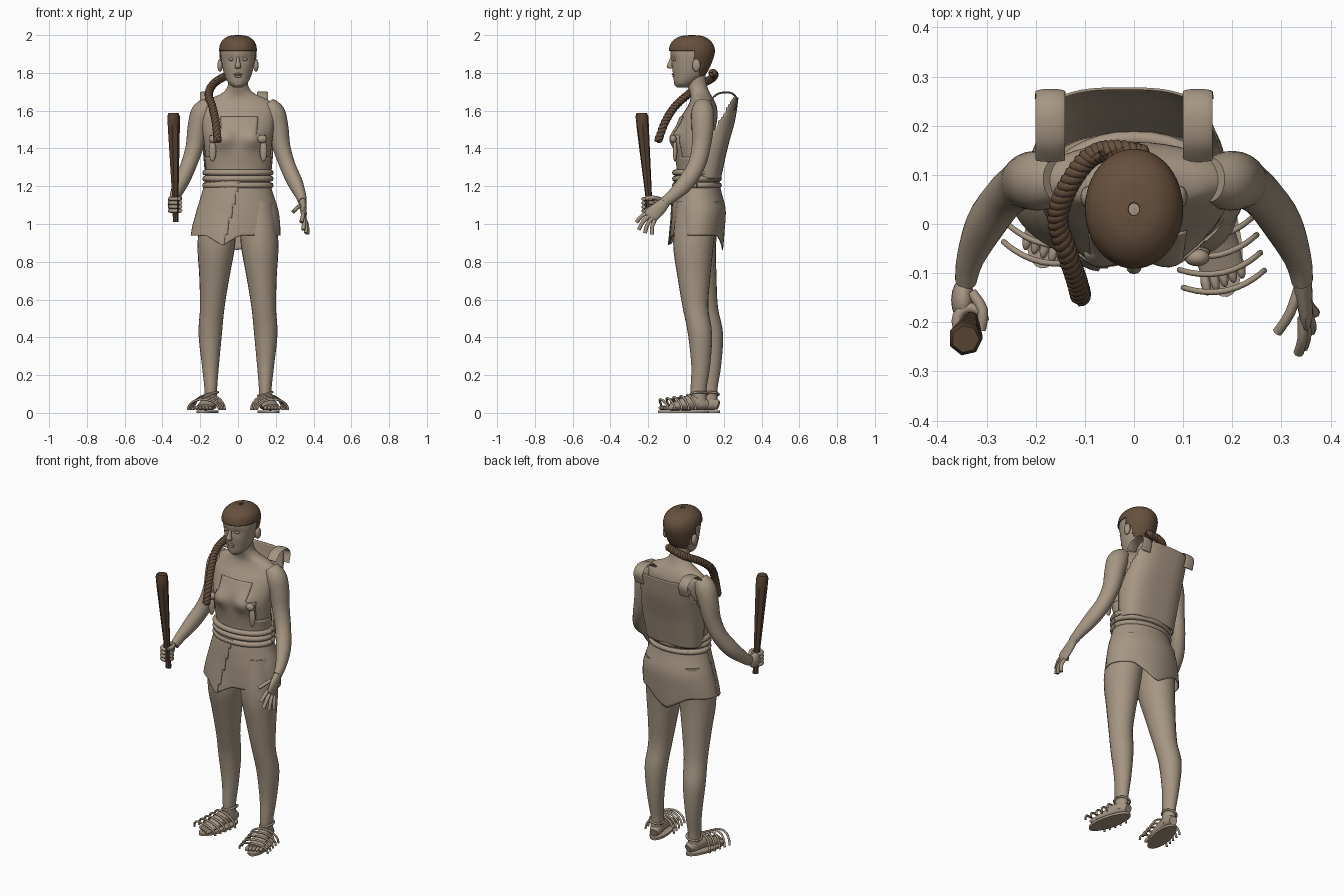
import bpy, bmesh
from math import sin, cos, pi, tau, exp, radians, copysign
from mathutils import Vector, Matrix

cube = bpy.data.objects.get("Cube")
if cube:
    bpy.data.objects.remove(cube)


def material(name, color):
    m = bpy.data.materials.new(name)
    m.use_nodes = True
    m.diffuse_color = (*color, 1)
    node = next(n for n in m.node_tree.nodes if n.type == 'BSDF_PRINCIPLED')
    node.inputs["Base Color"].default_value = (*color, 1)
    return m


taupe = material("taupe", (.38, .305, .225))
brown = material("hair_brown", (.135, .08, .046))
wood = material("dark_wood", (.092, .054, .031))


def put(name, bm, mat, thick=0):
    bmesh.ops.recalc_face_normals(bm, faces=bm.faces)
    mesh = bpy.data.meshes.new(name)
    bm.to_mesh(mesh)
    bm.free()
    ob = bpy.data.objects.new(name, mesh)
    bpy.context.collection.objects.link(ob)
    mesh.materials.append(mat)
    bpy.ops.object.select_all(action='DESELECT')
    ob.select_set(True)
    bpy.context.view_layer.objects.active = ob
    bpy.ops.object.shade_smooth_by_angle(angle=radians(50))
    if thick:
        ob.modifiers.new("thickness", 'SOLIDIFY').thickness = thick
    return ob


def spline(rows, steps):
    """Smooth interpolation through tuples of any length."""
    out = []
    for i in range(len(rows) - 1):
        a, b, c, d = (rows[min(max(i + k, 0), len(rows) - 1)] for k in (-1, 0, 1, 2))
        for s in range(steps):
            t = s / steps
            out.append(tuple(q + t / 2 * (r - p + t * (2 * p - 5 * q + 4 * r - w
                             + t * (3 * (q - r) + w - p))) for p, q, r, w in zip(a, b, c, d)))
    return out + [tuple(rows[-1])]


def frames(points, ref):
    """Side and up vectors across a path; level rings when ref is None."""
    if ref is None:
        return [(Vector((1, 0, 0)), Vector((0, 1, 0)))] * len(points)
    out = []
    for i in range(len(points)):
        t = (points[min(i + 1, len(points) - 1)] - points[max(i - 1, 0)]).normalized()
        u = (Vector(ref) - t * t.dot(Vector(ref))).normalized()
        out.append((u, t.cross(u)))
    return out


def loft(name, rows, mat=taupe, steps=4, segs=24, ref=None, power=1, arc=tau,
         grow=0, keep=None, warp=None, thick=0):
    """Skin rings given as (x, y, z, radius_u, radius_v)."""
    rows = spline(rows, steps)
    points = [Vector(r[:3]) for r in rows]
    closed = arc == tau
    count = segs if closed else segs + 1
    bm = bmesh.new()
    rings = []
    for r, p, (u, v) in zip(rows, points, frames(points, ref)):
        ring = []
        for k in range(count):
            c, s = cos(arc * k / segs), sin(arc * k / segs)
            c, s = copysign(abs(c) ** power, c), copysign(abs(s) ** power, s)
            ring.append(bm.verts.new(p + u * c * max(r[3] + grow, .001) + v * s * max(r[4] + grow, .001)))
        rings.append(ring)
    for a, b in zip(rings, rings[1:]):
        for k in range(segs):
            j = (k + 1) % count
            bm.faces.new((a[k], a[j], b[j], b[k]))
    if closed and not thick:
        bm.faces.new(rings[0])
        bm.faces.new(rings[-1])
    if warp:
        for vert in bm.verts:
            warp(vert.co)
    if keep:
        drop = [f for f in bm.faces if not keep(f.calc_center_median())]
        bmesh.ops.delete(bm, geom=drop, context='FACES')
    return put(name, bm, mat, thick)


def tube(name, points, radius, mat=taupe, ref=(0, 0, 1), steps=3, segs=8):
    return loft(name, [(*p, radius, radius) for p in points], mat, steps, segs, ref)


def ball(name, place, size, mat=taupe):
    bm = bmesh.new()
    bmesh.ops.create_uvsphere(bm, u_segments=16, v_segments=10, radius=1)
    for v in bm.verts:
        v.co = Vector(place) + Vector(a * b for a, b in zip(v.co, size))
    return put(name, bm, mat)


def clamp(t):
    return max(0, min(1, t))


# Torso and neck, with a bust shaped into the front
def bust(co):
    d = (abs(co.x) - .08) ** 2 + (co.z - 1.45) ** 2
    co.y -= .03 * exp(-d / .003) * clamp((.03 - co.y) / .06)


torso = [(0, .06, 1.16, .165, .11), (0, .058, 1.27, .162, .1), (0, .045, 1.38, .175, .1),
         (0, .045, 1.47, .185, .105), (0, .068, 1.56, .198, .098), (0, .085, 1.62, .2, .078),
         (0, .085, 1.66, .155, .062), (0, .075, 1.69, .088, .054), (0, .06, 1.73, .055, .052),
         (0, .045, 1.8, .052, .055)]
loft("torso", torso, segs=40, steps=5, warp=bust)
loft("shirt_front", torso, segs=80, steps=8, warp=bust, grow=.006, thick=.004,
     keep=lambda c: c.z < 1.36 or (c.y < .08 and abs(c.x - .005) < .1 and c.z < 1.57)
     or (c.y < .08 and c.z < 1.47 and abs(c.x) < .14))

# Loose back of the shirt with its shoulder straps
loft("shirt_back", [(0, .08, 1.24, .168, .1), (0, .09, 1.4, .182, .125), (-.01, .1, 1.55, .182, .155),
                    (-.02, .13, 1.67, .182, .143)], segs=40, steps=8, arc=pi, power=.65, thick=.005,
     keep=lambda c: c.z < 1.4 or c.y > .12 + (c.z - 1.45) * .6)
for side, x in (("left", .13), ("right", -.17)):
    loft(side + "_shoulder_strap", [(x, .255, 1.6, .032, .005), (x, .27, 1.66, .03, .005),
         (x, .235, 1.695, .03, .005), (x, .17, 1.69, .03, .005), (x, .13, 1.655, .03, .005)],
         ref=(1, 0, 0), segs=12)

# Waist ropes
for i, z in enumerate((1.205, 1.24, 1.272)):
    tube("waist_rope_%d" % (i + 1),
         [(.173 * cos(a), .058 + .116 * sin(a), z) for a in (tau * k / 32 for k in range(33))],
         .016, steps=1)


# Skirt with a pointed back, a dipping front corner and an overlapping flap
def hem(co):
    t = clamp((1.06 - co.z) / .12)
    if co.y > .06:
        co.z -= t * .085 * clamp(1 - abs(co.x) / .14)
    else:
        dip = clamp(1 - abs(co.x + .08) / .09)
        co.z -= t * .055 * dip
        co.y -= t * .02 * dip


skirt = [(0, .06, 1.25, .165, .112), (0, .06, 1.18, .18, .125), (0, .068, 1.08, .212, .142),
         (-.005, .064, 1.0, .228, .14), (-.01, .06, .94, .234, .136)]
loft("skirt", skirt, segs=48, warp=hem, thick=.005)
loft("skirt_flap", skirt, segs=96, steps=8, warp=hem, grow=.007, thick=.004,
     keep=lambda c: c.y < .05 and c.x < -.055 + (c.z - .97) * .25)


# Head with eye sockets
def sockets(co):
    d = (abs(co.x) - .035) ** 2 + (co.z - 1.872) ** 2
    co.y += .01 * exp(-d / .0005) * clamp(-co.y / .04)


skull = [(0, -.015, 1.722, .022, .03), (0, -.005, 1.745, .05, .057), (0, .016, 1.79, .072, .084),
         (0, .027, 1.85, .086, .103), (0, .031, 1.91, .092, .114), (0, .03, 1.955, .082, .099),
         (0, .03, 1.985, .048, .058), (0, .03, 1.993, .004, .005)]
loft("head", skull, segs=40, steps=5, warp=sockets)
loft("hair", [(x, y, z + .007, a, b) for x, y, z, a, b in skull], brown, segs=48, steps=8,
     grow=.008, thick=.006, keep=lambda c: c.z > 1.915 or (c.y > .045 and c.z > 1.86)
     or (c.y > .075 and c.z > 1.775))
loft("nose", [(0, -.073, 1.885, .008, .008), (0, -.08, 1.86, .01, .012),
              (0, -.086, 1.835, .016, .016), (0, -.078, 1.822, .012, .012)], segs=12)
ball("upper_lip", (0, -.066, 1.793), (.024, .01, .006))
ball("lower_lip", (0, -.063, 1.782), (.02, .01, .007))
ball("chin", (0, -.045, 1.745), (.024, .018, .018))

# Braid of three twisted strands over the right shoulder
path = spline([(.02, .14, 1.8), (-.04, .15, 1.79), (-.09, .135, 1.77), (-.135, .075, 1.735),
               (-.155, .01, 1.685), (-.135, -.06, 1.62), (-.118, -.11, 1.54), (-.108, -.147, 1.44)], 22)
path = [Vector(p) for p in path]
turn = frames(path, (1, -1, 0))
for k in range(3):
    strand = []
    for i, (p, (u, v)) in enumerate(zip(path, turn)):
        a = tau * (i / 13 + k / 3)
        strand.append(p + .01 * (u * cos(a) + v * sin(a)))
    tube("braid_strand_%d" % (k + 1), strand, .0125, brown, ref=(1, -1, 0), steps=1)

# Mirrored parts: face, ties, arms, legs and sandals
for s, side in ((1, "left"), (-1, "right")):
    ball(side + "_eye", (s * .035, -.058, 1.872), (.015, .012, .009))
    ball(side + "_ear", (s * .095, .055, 1.84), (.014, .022, .034))
    ball(side + "_side_tie", (s * .128, -.068, 1.45), (.026, .018, .022))
    ball(side + "_tie_end", (s * .135, -.058, 1.385), (.02, .012, .055))

    loft(side + "_arm", [(s * x, y, z, a, b) for x, y, z, a, b in (
        (.155, .09, 1.635, .04, .045), (.19, .088, 1.59, .058, .06), (.212, .088, 1.51, .055, .058),
        (.23, .08, 1.41, .047, .05), (.262, .055, 1.31, .042, .046), (.302, 0, 1.22, .04, .045),
        (.333, -.07, 1.15, .028, .033), (.342, -.115, 1.115, .022, .028))], ref=(1, 0, 0))

    def back(z):
        return .058 * clamp((1 - z) * 2) if s < 0 else 0
    loft(side + "_leg", [(s * x, y + back(z), z, a, b) for x, y, z, a, b in (
        (.1, .065, 1.12, .095, .115), (.114, .04, .9, .1, .108), (.125, .042, .72, .08, .087),
        (.136, .05, .56, .065, .068), (.147, .074, .42, .062, .064), (.146, .078, .25, .045, .05),
        (.144, .066, .12, .033, .042), (.144, .07, .04, .034, .042))])

    parts = [
        loft(side + "_foot", [(0, .045, .04, .024, .024), (0, .01, .05, .034, .036),
             (0, -.05, .055, .038, .04), (0, -.12, .038, .045, .025), (0, -.165, .03, .045, .016)],
             ref=(1, 0, 0), segs=16),
        loft(side + "_sole", [(0, -.085, 0, .053, .138), (0, -.085, .013, .053, .138)],
             steps=1, segs=32),
        tube(side + "_ankle_cord", [(.038 * cos(a), .046 * sin(a), .1 + .01 * cos(a))
             for a in (tau * k / 16 for k in range(17))], .006, steps=1)]
    for k in range(5):
        x = (k - 2) * .019
        parts.append(ball("%s_toe_%d" % (side, k + 1), (x, -.178 + s * x / 4, .026), (.01, .025, .012)))
        y = -.05 - k * .037
        arch = [(.084 * cos(a), y + .012 * cos(2 * a), .016 + (.08 - k * .006) * sin(a))
                for a in (pi * j / 12 for j in range(13))]
        parts.append(tube("%s_sandal_loop_%d" % (side, k + 1), arch, .006, ref=(0, 1, 0), steps=1))
    place = Matrix.Translation((s * .144, .07 + back(0), 0)) @ Matrix.Rotation(s * radians(12), 4, 'Z')
    for part in parts:
        part.matrix_world = place

# Open left hand
loft("left_palm", [(.341, -.1, 1.125, .02, .025), (.345, -.14, 1.085, .018, .036),
                   (.35, -.18, 1.05, .014, .04), (.35, -.195, 1.035, .01, .032)], ref=(1, 0, 0), segs=16)
fingers = (((.343, -.19, 1.065), (.335, -.262, 1.01)), ((.348, -.19, 1.045), (.345, -.25, .97)),
           ((.353, -.18, 1.03), (.36, -.217, .952)), ((.356, -.165, 1.02), (.368, -.18, .945)),
           ((.335, -.13, 1.1), (.292, -.22, 1.065)))
for i, (a, b) in enumerate(fingers):
    mid = (Vector(a) + Vector(b)) / 2 + Vector((.004, -.006, .006))
    tube("left_finger_%d" % (i + 1), (a, mid, b), .0105, ref=(1, 0, 0))

# Right fist gripping the club
ball("right_palm", (-.348, -.155, 1.105), (.024, .045, .042))
for i in range(4):
    ring = [(-.333 + .028 * cos(a), -.198 + .028 * sin(a), 1.07 + i * .021)
            for a in (tau * k / 16 for k in range(14))]
    tube("right_finger_%d" % (i + 1), ring, .0105, steps=1)
tube("right_thumb", ((-.33, -.14, 1.13), (-.308, -.175, 1.14), (-.312, -.215, 1.135)), .011)

# Seven-sided club
loft("club", [(-.33, -.188, 1.01, .016, .016), (-.333, -.198, 1.15, .018, .018),
              (-.341, -.228, 1.5, .033, .033), (-.343, -.233, 1.57, .035, .035),
              (-.343, -.234, 1.588, .028, .028)], wood, steps=1, segs=7)
